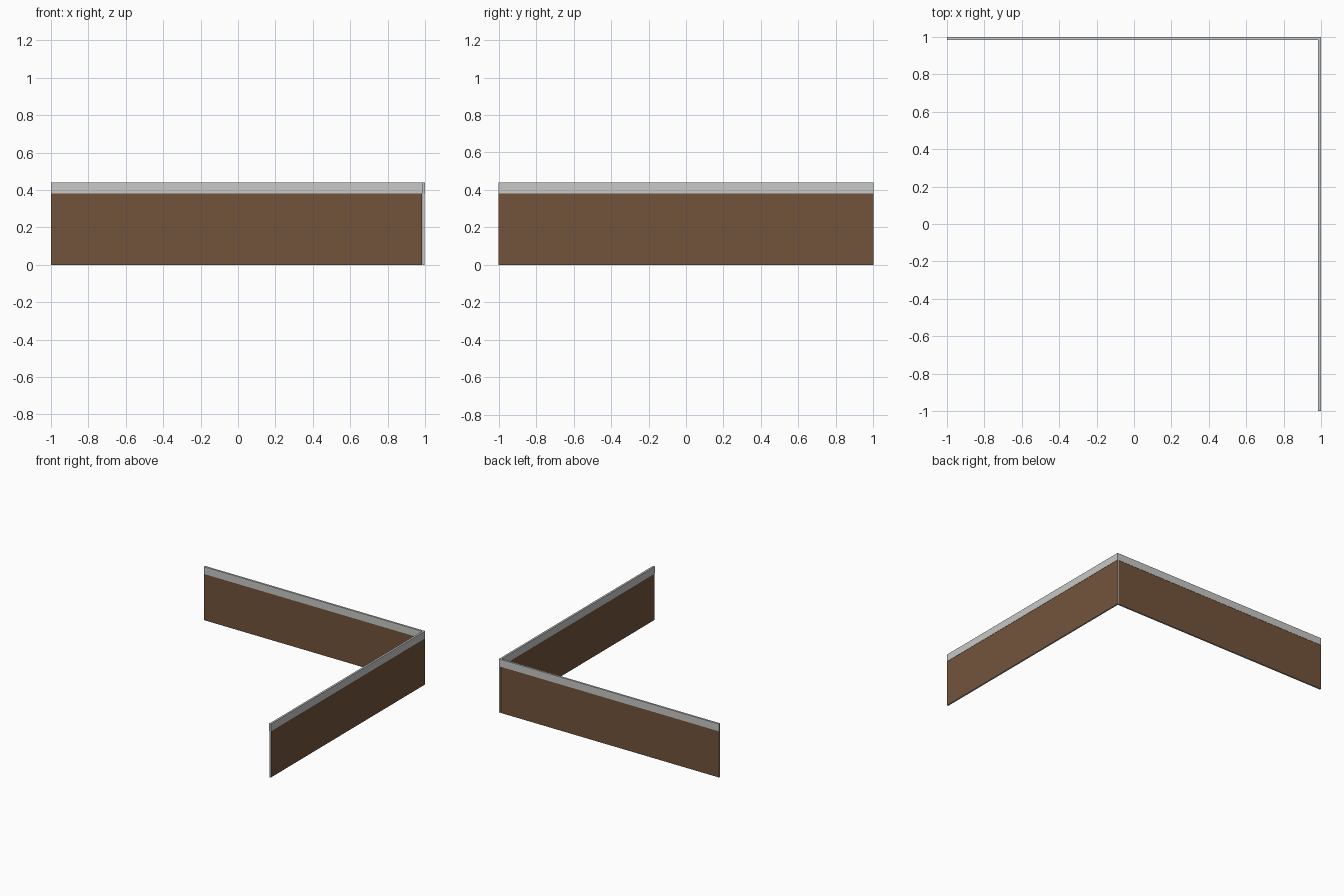
import bpy, bmesh
from mathutils import Matrix

if "Cube" in bpy.data.objects:
    bpy.data.objects.remove(bpy.data.objects["Cube"])

# Flat colours
def material(name, rgb):
    m = bpy.data.materials.new(name)
    m.diffuse_color = (*rgb, 1)
    m.use_nodes = True
    m.node_tree.nodes["Principled BSDF"].inputs["Base Color"].default_value = m.diffuse_color
    return m

BROWN = material("brown_panel", (0.17, 0.088, 0.045))
GREY = material("grey_metal", (0.58, 0.58, 0.57))

T = 0.016      # rail thickness
P = 0.012      # panel thickness
H, SPLIT = 0.44, 0.38
N, W = 5, 0.4  # sections per wall

def box(name, lo, hi, wall):
    """Box along x; wall 'right' swaps x and y so the run follows y."""
    bm = bmesh.new()
    bmesh.ops.create_cube(bm, size=1)
    for v in bm.verts:
        v.co = [lo[i] + (v.co[i] + 0.5) * (hi[i] - lo[i]) for i in range(3)]
    if wall == "right":
        for v in bm.verts:
            v.co.x, v.co.y = v.co.y, v.co.x
        bmesh.ops.reverse_faces(bm, faces=bm.faces)
    bm.normal_update()
    me = bpy.data.meshes.new(name)
    me.materials.append(BROWN)
    me.materials.append(GREY)
    # Brown broad faces on panels, grey everywhere else
    axis = 0 if wall == "right" else 1
    for f in bm.faces:
        broad = abs(f.normal[axis]) > 0.5
        f.material_index = 0 if (broad and "panel" in name) else 1
    bm.to_mesh(me)
    bm.free()
    bpy.context.collection.objects.link(bpy.data.objects.new(name, me))

# Two walls of five sections meeting at the back right corner
inset = (T - P) / 2
for wall in ("back", "right"):
    for i in range(N):
        a, b = -1 + i * W, -1 + (i + 1) * W
        if wall == "back" and i == N - 1:
            b = 1 - T   # butt against the right wall
        box(f"{wall}_panel_{i + 1}", (a, 1 - T + inset, 0), (b, 1 - inset, SPLIT), wall)
        box(f"{wall}_top_rail_{i + 1}", (a, 1 - T, SPLIT), (b, 1, H), wall)
